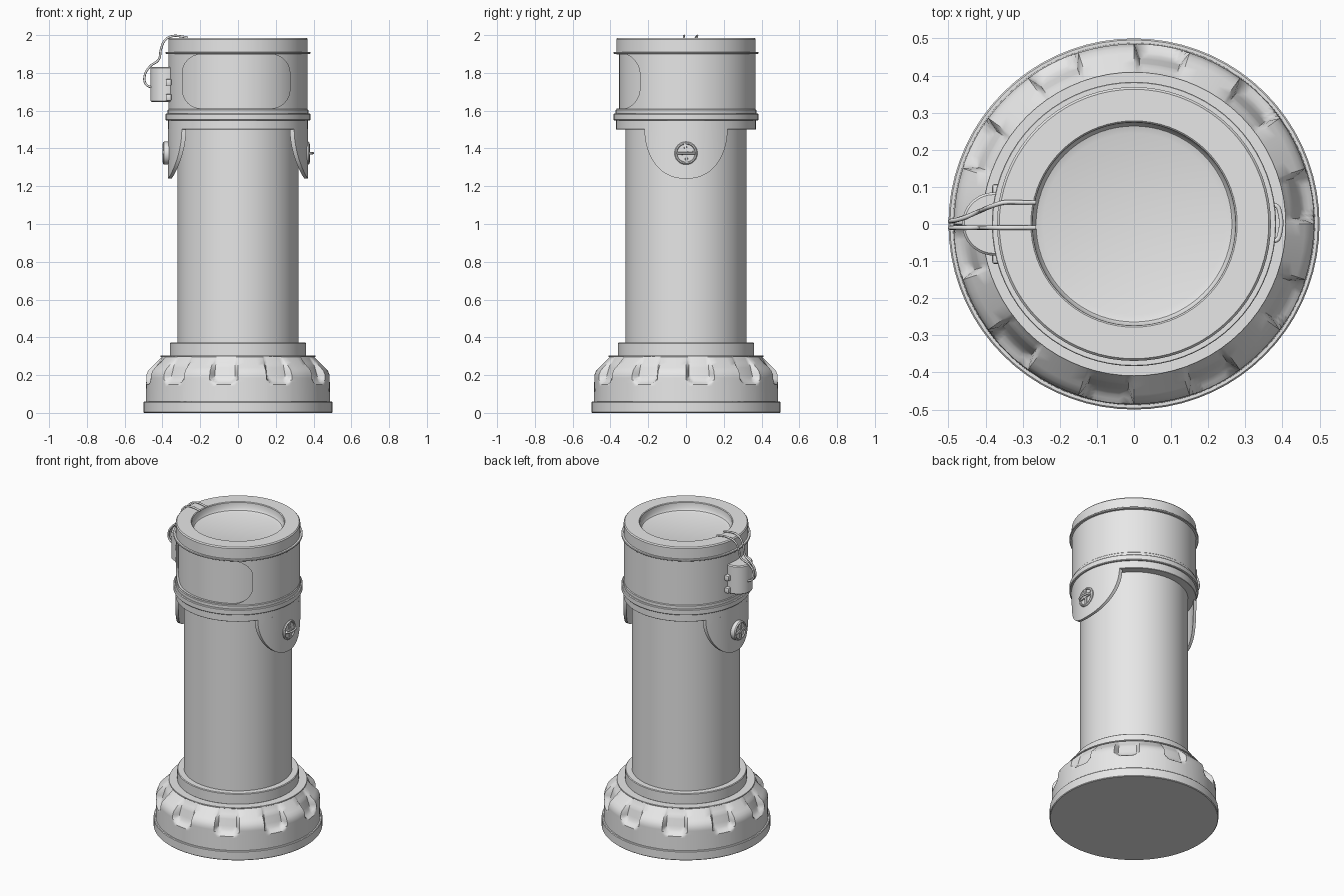
import bpy, bmesh
from math import sin, cos, pi, radians, sqrt
from mathutils import Matrix, Vector

if "Cube" in bpy.data.objects:
    bpy.data.objects.remove(bpy.data.objects["Cube"], do_unlink=True)

grey = bpy.data.materials.new("light_grey")
grey.use_nodes = True
grey.diffuse_color = (0.8, 0.8, 0.8, 1)
grey.node_tree.nodes["Principled BSDF"].inputs["Base Color"].default_value = (0.8, 0.8, 0.8, 1)


def finish(name, bm, angle=35):
    """Clean a bmesh, turn it into a shaded object with the grey material."""
    bmesh.ops.remove_doubles(bm, verts=bm.verts, dist=0.0002)
    bmesh.ops.recalc_face_normals(bm, faces=bm.faces)
    mesh = bpy.data.meshes.new(name)
    bm.to_mesh(mesh)
    bm.free()
    mesh.materials.append(grey)
    obj = bpy.data.objects.new(name, mesh)
    bpy.context.collection.objects.link(obj)
    shade(obj, angle)
    return obj


def shade(obj, angle=35):
    bpy.ops.object.select_all(action="DESELECT")
    obj.select_set(True)
    bpy.context.view_layer.objects.active = obj
    bpy.ops.object.shade_smooth_by_angle(angle=radians(angle))


def loft(name, rings, angle=35):
    """Skin a row of equally long point lists."""
    bm = bmesh.new()
    rows = [[bm.verts.new(p) for p in ring] for ring in rings]
    for a, b in zip(rows, rows[1:]):
        for i in range(len(a) - 1):
            bm.faces.new((a[i], a[i + 1], b[i + 1], b[i]))
    return finish(name, bm, angle)


def lathe(name, profile, steps=72):
    turns = [2 * pi * i / steps for i in range(steps + 1)]
    return loft(name, [[(r * cos(t), r * sin(t), z) for r, z in profile] for t in turns])


def disc(name, radius, z0, z1, bevel=0.004):
    return lathe(name, [(0, z0), (radius - bevel, z0), (radius, z0 + bevel),
                        (radius, z1 - bevel), (radius - bevel, z1), (0, z1)])


def box(name, centre, size):
    bm = bmesh.new()
    bmesh.ops.create_cube(bm, size=1)
    bmesh.ops.transform(bm, verts=bm.verts,
                        matrix=Matrix.Translation(centre) @ Matrix.Diagonal((*size, 1)))
    bmesh.ops.bevel(bm, geom=bm.edges[:], offset=min(size) * 0.2, segments=2,
                    affect="EDGES", profile=0.5)
    return finish(name, bm)


def wire(name, points, radius):
    """A smooth round wire through the given points."""
    curve = bpy.data.curves.new(name, "CURVE")
    curve.dimensions = "3D"
    curve.bevel_depth = radius
    curve.bevel_resolution = 2
    curve.resolution_u = 6
    curve.use_fill_caps = True
    spline = curve.splines.new("BEZIER")
    spline.bezier_points.add(len(points) - 1)
    for knot, p in zip(spline.bezier_points, points):
        knot.co = p
        knot.handle_left_type = knot.handle_right_type = "AUTO"
    curve.materials.append(grey)
    obj = bpy.data.objects.new(name, curve)
    bpy.context.collection.objects.link(obj)
    return obj


# Base ring and grip drum with ten scooped pockets
disc("base_ring", 0.5, 0, 0.06)


def interpolate(table, z):
    for (z0, r0), (z1, r1) in zip(table, table[1:]):
        if z <= z1:
            return r0 + (r1 - r0) * max(0, (z - z0) / (z1 - z0))
    return table[-1][1]


ridge = [(0.05, 0.488), (0.2, 0.485), (0.225, 0.475), (0.25, 0.45), (0.265, 0.435), (0.3, 0.4)]
scoop = [(0.15, 0.488), (0.165, 0.462), (0.185, 0.45), (0.25, 0.43), (0.29, 0.403), (0.3, 0.4)]
levels = [0.05, 0.14, 0.15, 0.158, 0.165, 0.175, 0.185, 0.2, 0.212, 0.225, 0.24, 0.25,
          0.265, 0.28, 0.3]
offsets = [0, 1, 2, 3.5, 5, 9, 13, 14.5, 16, 17, 18, 22.5, 27, 31.5]


def drum_radius(z, offset):
    full = interpolate(ridge, z)
    if z < 0.15 or offset > 18:
        return full
    inset = max(0, 0.185 - z) * 90          # rounds the lower pocket corners
    edge = min(offset, 18 - offset) - inset
    blend = min(1, max(0, edge / 2))
    return full + (min(full, interpolate(scoop, z)) - full) * blend


columns = []
for n in range(10):
    for offset in offsets:
        t = radians(n * 36 + offset)
        ring = [(drum_radius(z, offset), z) for z in levels] + [(0, 0.3)]
        columns.append([(r * cos(t), r * sin(t), z) for r, z in ring])
loft("grip_drum", columns + columns[:1], 40)
disc("drum_lip", 0.41, 0.296, 0.303, 0.001)

# Shaft and collars
disc("lower_collar", 0.36, 0.3, 0.372)
lathe("shaft", [(0, 0.36), (0.32, 0.36), (0.32, 1.51), (0, 1.51)])
disc("upper_collar", 0.37, 1.5, 1.55, 0.002)
disc("lower_band", 0.383, 1.548, 1.585)
disc("head_foot", 0.372, 1.58, 1.608)

# Head: a shell with a rounded window opening over an inner core
lathe("head_core", [(0, 1.59), (0.354, 1.59), (0.354, 1.91), (0, 1.91)])
shell = lathe("head_shell", [(0.34, 1.6), (0.368, 1.6), (0.368, 1.905), (0.34, 1.905), (0.34, 1.6)])
outline = []
for k, (sx, sz) in enumerate([(1, 1), (-1, 1), (-1, -1), (1, -1)]):
    for i in range(9):
        t = (k + i / 8) * pi / 2
        outline.append((-0.01 + sx * 0.185 + 0.1 * cos(t), 1.755 + sz * 0.043 + 0.1 * sin(t)))
bm = bmesh.new()
front = bm.faces.new([bm.verts.new((x, -0.6, z)) for x, z in outline])
grown = bmesh.ops.extrude_face_region(bm, geom=[front])["geom"]
bmesh.ops.translate(bm, vec=(0, 0.5, 0), verts=[v for v in grown if isinstance(v, bmesh.types.BMVert)])
cutter = finish("window_cutter", bm)
cutter.hide_render = True
cut = shell.modifiers.new("window", "BOOLEAN")
cut.object = cutter
cut.operation = "DIFFERENCE"
cut.solver = "EXACT"
bpy.context.view_layer.objects.active = shell
bpy.ops.object.modifier_apply(modifier=cut.name)
bpy.data.objects.remove(cutter, do_unlink=True)
shade(shell)

# Lid with a dished top
disc("upper_band", 0.383, 1.9, 1.911, 0.002)
lathe("lid", [(0, 1.905), (0.369, 1.905), (0.369, 1.978), (0.363, 1.985), (0.278, 1.985),
              (0.274, 1.981), (0.272, 1.945), (0.264, 1.934), (0.245, 1.928), (0, 1.925)])

# Side flaps hanging from the collar, each with a cross-headed screw
for side, label in ((1, "left"), (-1, "right")):
    rings = []
    for i in range(49):
        y = 0.22 * sin(-pi / 2 + pi * i / 48)
        low = 1.502 - 0.262 * sqrt(max(0, 1 - abs(y / 0.22) ** 2.3))
        x_out, x_in = sqrt(0.37 ** 2 - y * y), sqrt(0.352 ** 2 - y * y)
        ring = [(x_out, y, 1.502), (x_out, y, low), (x_in, y, low), (x_in, y, 1.502)]
        rings.append([(side * x, yy, z) for x, yy, z in ring + ring[:1]])
    loft(label + "_flap", rings)

    reach = 0.378 if side > 0 else 0.398
    turn = Matrix.Translation((0, 0, 1.375)) @ Matrix.Rotation(side * pi / 2, 4, "Y")
    screw = lathe(label + "_screw", [(0, 0.34), (0.061, 0.34), (0.061, reach - 0.006), (0.056, reach),
                                     (0.05, reach), (0.047, reach - 0.007), (0, reach - 0.007)], 32)
    screw.data.transform(turn)
    for angle in (5, 95):
        bar = box(label + "_screw_bar", (0, 0, reach - 0.004), (0.1, 0.014, 0.012))
        bar.data.transform(turn @ Matrix.Rotation(radians(angle), 4, "Z"))

# Small pull loop on one screw
wire("pull_loop", [(0.37, -0.045, 1.375), (0.385, -0.043, 1.375), (0.392, -0.03, 1.375),
                   (0.392, 0.035, 1.375), (0.385, 0.048, 1.375), (0.37, 0.05, 1.375)], 0.006)

# Connector pouch on the side of the head, with its clips
pouch = disc("connector_pouch", 0.085, 1.645, 1.832, 0.006)
pouch.data.transform(Matrix.Translation((-0.378, 0, 0)))
for z in (1.67, 1.75):
    for s in (1, -1):
        box("connector_clip", (-0.367, s * 0.09, z), (0.03, 0.035, 0.035))

# Two wires from the connector over the lid rim
path = [(-0.45, 1.72), (-0.487, 1.74), (-0.494, 1.785), (-0.465, 1.835), (-0.42, 1.87),
        (-0.408, 1.925), (-0.385, 1.975), (-0.35, 1.994), (-0.3, 1.993), (-0.265, 1.986)]
wire("front_wire", [(x, -0.01, z) for x, z in path], 0.006)
wire("back_wire", [(x, 0.008 + 0.05 * min(1, max(0, (x + 0.48) / 0.12)), z) for x, z in path], 0.006)
